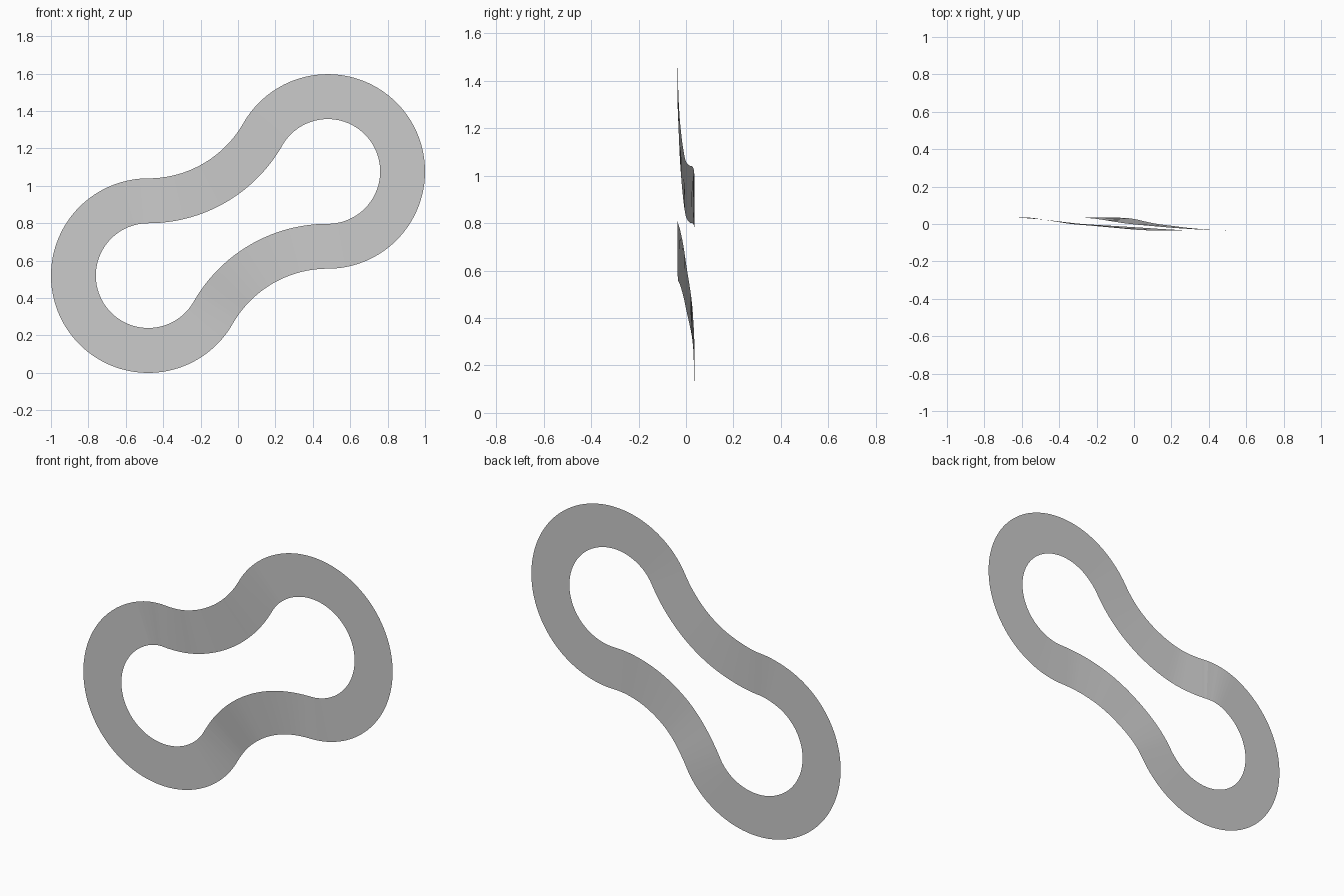
import bpy
import bmesh
from math import atan2, cos, sin, pi, hypot

# Remove the default cube
cube = bpy.data.objects.get("Cube")
if cube:
    bpy.data.objects.remove(cube, do_unlink=True)

# Track layout: two round lobes joined by two inward-curving arcs
LOBE_X, LOW_Z, HIGH_Z = 0.48, 0.52, 1.077
LOBE_R, HALF_WIDTH = 0.4, 0.12
dx, dz = 2 * LOBE_X, HIGH_Z - LOW_Z

# Radius of the arc that leaves one lobe level and touches the other
rise = dz - LOBE_R
ARC_R = (dx ** 2 + rise ** 2 - LOBE_R ** 2) / (2 * (LOBE_R + rise))
touch = atan2(rise - ARC_R, dx)
sweep = touch + pi / 2
ARC_LEN = ARC_R * sweep
LOBE_LEN = LOBE_R * (pi + sweep)
HALF_LOOP = ARC_LEN + LOBE_LEN

# Depth of the ribbon along its length: the lobes are flat, the arcs slope
DEPTH = [(-0.11, 0.035), (0, 0.023), (0.17, 0.0), (0.42, -0.016),
         (0.59, -0.026), (0.74, -0.032), (0.85, -0.035)]
RETURN = [(-0.11, -0.035), (0.08, -0.032), (0.22, -0.022), (0.36, -0.009),
          (0.47, 0.001), (0.66, 0.026), (0.75, 0.032), (0.86, 0.035)]
keys = DEPTH + [(HALF_LOOP + s, y) for s, y in RETURN]
keys.append((2 * HALF_LOOP - 0.11, 0.035))
keys.append((2 * HALF_LOOP, 0.023))


def linear_depth(s):
    for (a, ya), (b, yb) in zip(keys, keys[1:]):
        if a <= s <= b:
            return ya + (yb - ya) * (s - a) / (b - a)
    return keys[-1][1]


def depth(s):
    """Averaged over a short stretch to round the slope changes."""
    steps = [-0.04, -0.02, 0, 0.02, 0.04]
    return sum(linear_depth(s + d) for d in steps) / len(steps)


# Each piece: centre, start angle, end angle, radius, side of the outer edge
pieces = [
    (-LOBE_X, LOW_Z + LOBE_R + ARC_R, -pi / 2, touch, ARC_R, -1),
    (LOBE_X, HIGH_Z, touch + pi, -pi / 2, LOBE_R, 1),
    (LOBE_X, HIGH_Z - LOBE_R - ARC_R, pi / 2, touch + pi, ARC_R, -1),
    (-LOBE_X, LOW_Z, touch, -3 * pi / 2, LOBE_R, 1),
]

# Sweep the ribbon as a single sheet of quads
bm = bmesh.new()
rungs = []
travelled = 0.0
for cx, cz, start, end, radius, side in pieces:
    length = radius * abs(end - start)
    count = round(length / 0.018)
    for i in range(count):
        t = i / count
        a = start + (end - start) * t
        y = depth(travelled + length * t)
        rung = []
        for offset in (HALF_WIDTH, -HALF_WIDTH):
            r = radius + side * offset
            rung.append(bm.verts.new((cx + r * cos(a), y, cz + r * sin(a))))
        rungs.append(rung)
    travelled += length

for (o1, i1), (o2, i2) in zip(rungs, rungs[1:] + rungs[:1]):
    bm.faces.new((o1, i1, i2, o2))

mesh = bpy.data.meshes.new("track_ribbon")
bm.to_mesh(mesh)
bm.free()
track = bpy.data.objects.new("track_ribbon", mesh)
bpy.context.collection.objects.link(track)

# Plain grey surface
grey = bpy.data.materials.new("light_grey")
grey.use_nodes = True
colour = (0.6, 0.6, 0.6, 1)
grey.diffuse_color = colour
grey.node_tree.nodes["Principled BSDF"].inputs["Base Color"].default_value = colour
mesh.materials.append(grey)
